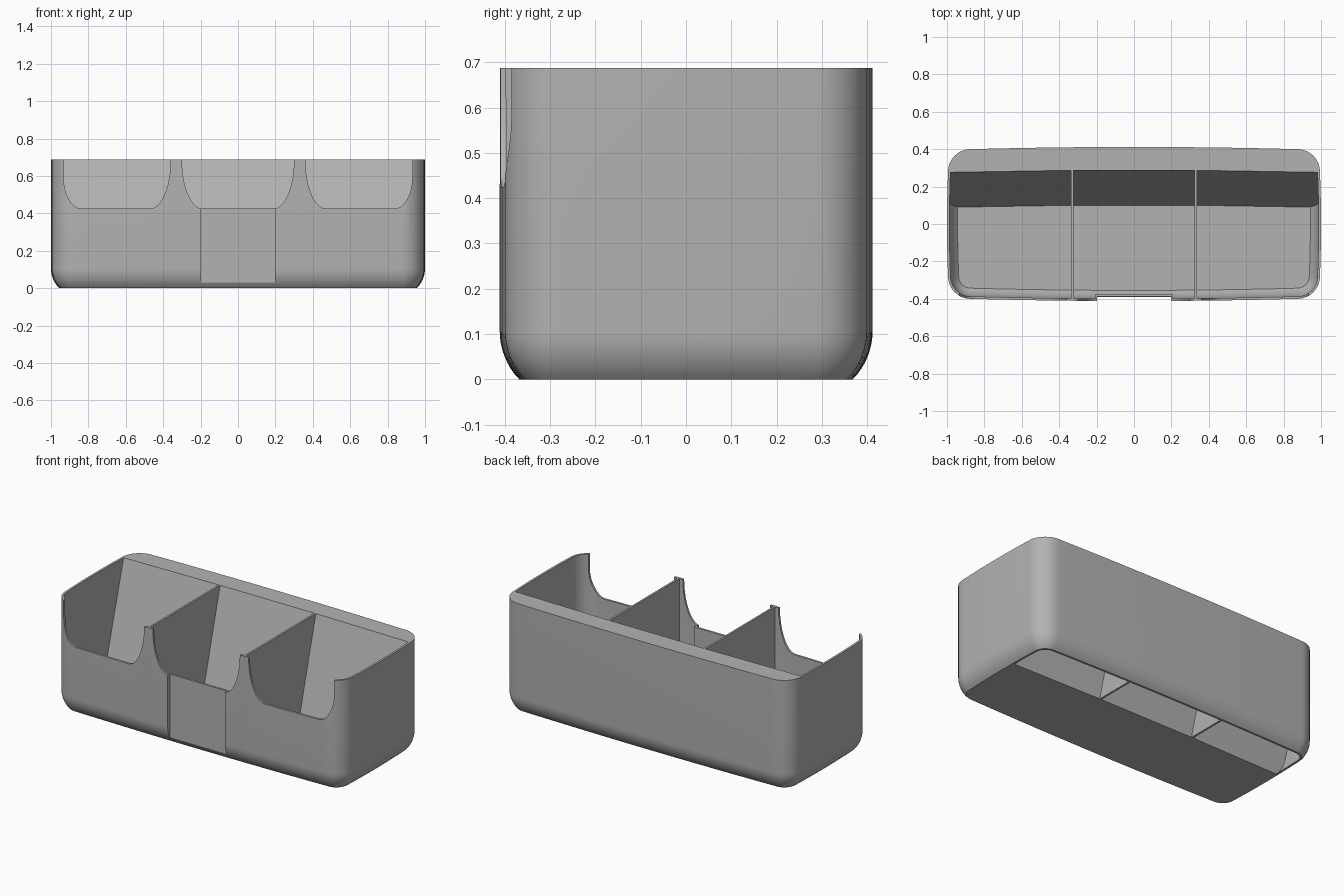
import bpy, bmesh, math
from mathutils import Vector

if "Cube" in bpy.data.objects:
    bpy.data.objects.remove(bpy.data.objects["Cube"], do_unlink=True)

HEIGHT, WALL, DIVIDER = 0.687, 0.013, 0.33
ARC, CORNER = 0.15, 0.12

grey = bpy.data.materials.new("light grey plastic")
grey.use_nodes = True
tone = (0.45, 0.45, 0.45, 1)
grey.diffuse_color = tone
grey.node_tree.nodes["Principled BSDF"].inputs["Base Color"].default_value = tone


def outline(inset):
    """Rounded rectangle with gently bowed sides, anticlockwise."""
    cx, cy, r = 0.994 - CORNER, 0.4 - CORNER, CORNER - inset
    quarter = []
    for i in range(6):                       # half of the right side
        t = i / 6
        quarter.append((cx + r + 0.006 * (1 - t * t), cy * t))
    for i in range(13):                      # corner
        a = math.pi / 2 * i / 12
        quarter.append((cx + r * math.cos(a), cy + r * math.sin(a)))
    for i in range(1, 11):                   # half of the back
        t = 1 - i / 10
        quarter.append((cx * t, cy + r + 0.012 * (1 - t * t)))
    half = quarter + [(-x, y) for x, y in quarter[-2::-1]]
    return half + [(-x, -y) for x, y in half[1:-1]]


def finish(bm, name):
    bmesh.ops.recalc_face_normals(bm, faces=bm.faces)
    mesh = bpy.data.meshes.new(name)
    bm.to_mesh(mesh)
    bm.free()
    mesh.materials.append(grey)
    ob = bpy.data.objects.new(name, mesh)
    bpy.context.collection.objects.link(ob)
    return ob


def loft(extra, lift, top, skirt=None):
    """Solid with a rounded lower edge, shrunk by extra and raised by lift."""
    rings = []
    if skirt is not None:
        rings.append((ARC * (1 - math.cos(math.pi / 4)), skirt))
    for i in range(9):
        a = math.pi / 4 * (1 - i / 8)
        z = ARC * (math.sin(math.pi / 4) - math.sin(a))
        rings.append((ARC * (1 - math.cos(a)), z + lift))
    rings.append((0, top))
    bm = bmesh.new()
    loops = [[bm.verts.new((x, y, z)) for x, y in outline(d + extra)] for d, z in rings]
    n = len(loops[0])
    for low, high in zip(loops, loops[1:]):
        for i in range(n):
            j = (i + 1) % n
            bm.faces.new((low[i], low[j], high[j], high[i]))
    bm.faces.new(loops[0][::-1])
    bm.faces.new(loops[-1])
    return bm


def slice_off(bm, point, normal):
    """Remove everything on the side the normal points to and cap the cut."""
    geom = bm.verts[:] + bm.edges[:] + bm.faces[:]
    bmesh.ops.bisect_plane(bm, geom=geom, dist=1e-6, plane_co=point,
                           plane_no=normal, clear_outer=True)
    bmesh.ops.holes_fill(bm, edges=bm.edges[:], sides=0)


def prism(name, points, y0, y1):
    """Extrude an xz profile along y."""
    bm = bmesh.new()
    face = bm.faces.new([bm.verts.new((x, y0, z)) for x, z in points])
    out = bmesh.ops.extrude_face_region(bm, geom=[face])
    moved = [v for v in out["geom"] if isinstance(v, bmesh.types.BMVert)]
    bmesh.ops.translate(bm, verts=moved, vec=(0, y1 - y0, 0))
    return finish(bm, name)


def block(name, x, z0, z1, y0, y1):
    return prism(name, [(-x, z0), (x, z0), (x, z1), (-x, z1)], y0, y1)


def subtract(target, cutter):
    mod = target.modifiers.new("cut", 'BOOLEAN')
    mod.operation, mod.solver, mod.object = 'DIFFERENCE', 'EXACT', cutter
    bpy.context.view_layer.objects.active = target
    bpy.ops.object.modifier_apply(modifier=mod.name)
    bpy.data.objects.remove(cutter, do_unlink=True)


def keep_bay(bm, side):
    """Limit a solid to the left, middle or right bay."""
    half = 0.006
    for s in (-1, 1):
        if side != s:
            edge = s * (DIVIDER - half) if side == 0 else -s * -(-DIVIDER - half)
            slice_off(bm, Vector((edge, 0, 0)), Vector((s, 0, 0)))


# Outer body
tray = finish(loft(0, 0, HEIGHT), "divided_tray")

# Three bays with a sloped back panel, and the hollow behind each panel
for side in (-1, 0, 1):
    slope = Vector((side * 0.011, 0.675, -0.187)).normalized()
    foot = Vector((side * DIVIDER, 0.1, 0.012))

    bay = loft(WALL, 0.012, HEIGHT + 0.1)
    keep_bay(bay, side)
    slice_off(bay, foot, slope)
    bay = finish(bay, "bay_cutter")
    if side == 0:
        subtract(bay, block("recess_backing", 0.207, -0.1, 0.425, -0.6, -0.375))
    subtract(tray, bay)

    hollow = loft(WALL, 0, HEIGHT - 0.012, skirt=-0.05)
    keep_bay(hollow, side)
    slice_off(hollow, foot + slope * 0.01, -slope)
    subtract(tray, finish(hollow, "hollow_cutter"))


# Scooped openings in the front wall
def scoop(x0, x1, a0, b0, a1, b1):
    base, top, steps = 0.425, 0.8, 12
    pts = [(x0, top)]
    for i in range(steps + 1):
        t = math.pi / 2 * i / steps
        pts.append((x0 + a0 * (1 - math.cos(t)), base + b0 * (1 - math.sin(t))))
    for i in range(steps, -1, -1):
        t = math.pi / 2 * i / steps
        pts.append((x1 - a1 * (1 - math.cos(t)), base + b1 * (1 - math.sin(t))))
    return pts + [(x1, top)]


middle = scoop(-0.3, 0.3, 0.11, 0.26, 0.11, 0.26)
outer = scoop(0.36, 0.932, 0.11, 0.26, 0.095, 0.17)
for points in (middle, outer, [(-x, z) for x, z in outer]):
    subtract(tray, prism("scoop_cutter", points, -0.6, -0.3))

# Shallow label recess on the front
subtract(tray, block("recess_cutter", 0.197, 0.03, 0.5, -0.6, -0.388))

# Smooth shading with crisp edges
bpy.ops.object.select_all(action='DESELECT')
tray.select_set(True)
bpy.context.view_layer.objects.active = tray
bpy.ops.object.shade_smooth_by_angle(angle=math.radians(30))
